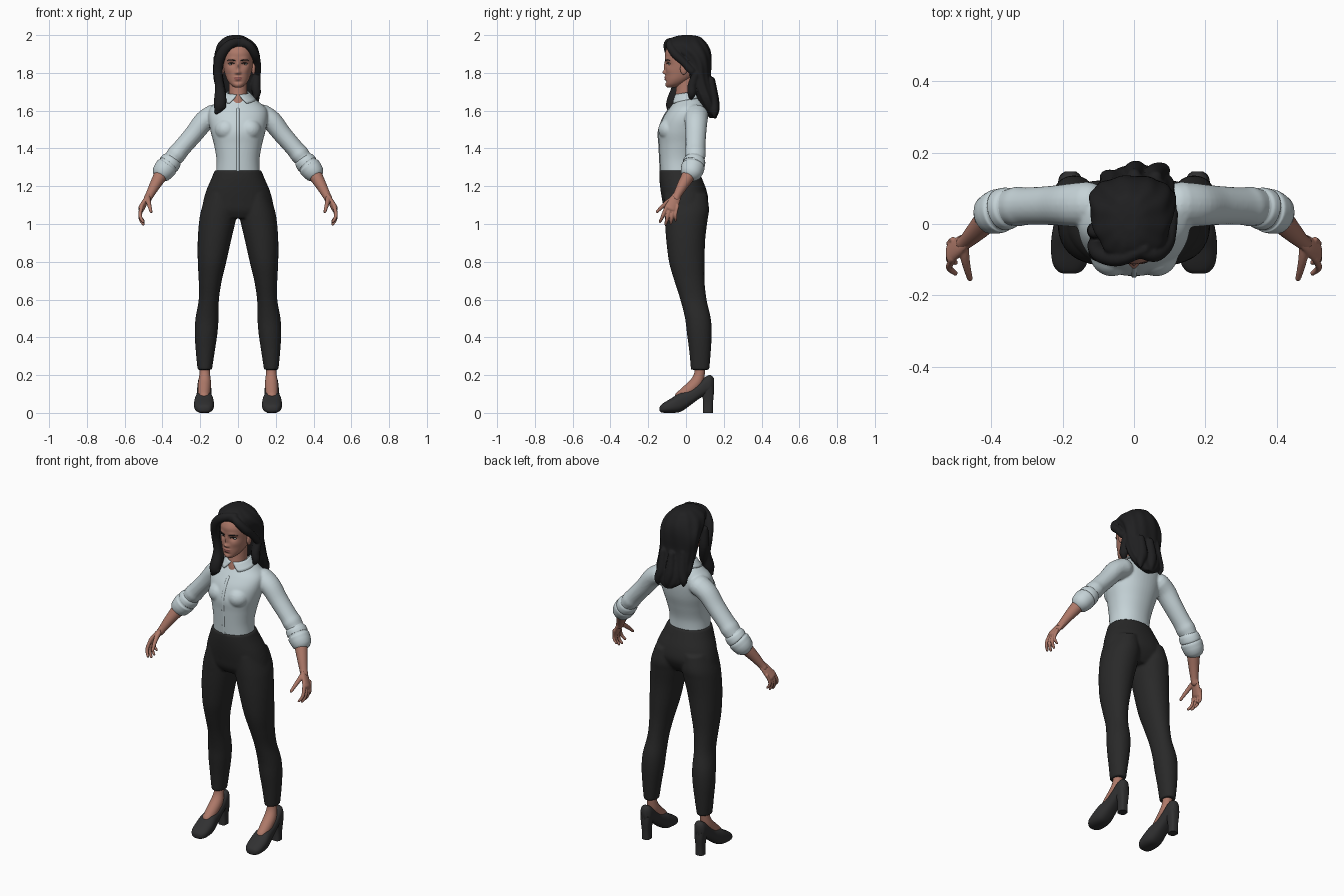
import bpy, bmesh, math
from mathutils import Vector, Matrix
from mathutils.bvhtree import BVHTree


def material(name, rgb):
    m = bpy.data.materials.new(name)
    m.diffuse_color = (*rgb, 1)
    return m


SKIN = material("skin", (0.42, 0.19, 0.14))
SHIRT = material("pale_blue_cloth", (0.56, 0.65, 0.68))
PANTS = material("charcoal_cloth", (0.022, 0.022, 0.022))
HAIR = material("black_hair", (0.014, 0.014, 0.015))
SHOE = material("dark_leather", (0.03, 0.03, 0.031))
LIPS = material("lip_red", (0.30, 0.10, 0.09))
WHITE = material("eye_white", (0.6, 0.57, 0.55))
IRIS = material("dark_iris", (0.03, 0.018, 0.012))


def spline(rows, k=6):
    """Catmull-Rom through rows of numbers."""
    p = [rows[0]] + list(rows) + [rows[-1]]
    out = []
    for i in range(1, len(p) - 2):
        for j in range(k):
            t = j / k
            out.append([0.5 * (2 * b + (c - a) * t + (2 * a - 5 * b + 4 * c - d) * t * t
                               + (3 * b - a - 3 * c + d) * t ** 3)
                        for a, b, c, d in zip(p[i - 1], p[i], p[i + 1], p[i + 2])])
    return out + [list(rows[-1])]


def skin_rings(bm, rings):
    vs = [[bm.verts.new(v) for v in r] for r in rings]
    n = len(vs[0])
    for a, b in zip(vs, vs[1:]):
        for i in range(n):
            bm.faces.new((a[i], a[(i + 1) % n], b[(i + 1) % n], b[i]))
    bm.faces.new(vs[0][::-1])
    bm.faces.new(vs[-1])


def loft(bm, rows, n=48, axis="z", e=2.0, k=6, ripple=None):
    """Rows are (position, a0, a1, b0, b1): extents of each cross-section."""
    rings = []
    for t, a0, a1, b0, b1 in spline(rows, k):
        ring = []
        for i in range(n):
            ang = 2 * math.pi * i / n
            c, s = math.cos(ang), math.sin(ang)
            f = ripple(ang, t) if ripple else 1
            a = (a0 + a1) / 2 + (a1 - a0) / 2 * f * math.copysign(abs(c) ** (2 / e), c)
            b = (b0 + b1) / 2 + (b1 - b0) / 2 * f * math.copysign(abs(s) ** (2 / e), s)
            ring.append((a, b, t) if axis == "z" else (a, t, b))
        rings.append(ring)
    skin_rings(bm, rings)


def tube(bm, pts, n=20, ref=(0, 1, 0), su=1.0, sv=1.0, k=5):
    """Round-ended tube through (x, y, z, radius) points."""
    path = [(Vector(p[:3]), p[3]) for p in spline(pts, k)]
    t0, t1 = (path[0][0] - path[1][0]).normalized(), (path[-1][0] - path[-2][0]).normalized()
    (c0, r0), (c1, r1) = path[0], path[-1]
    cap = [math.radians(d) for d in (25, 50, 75)]
    m = min(su, sv)
    path = ([(c0 + t0 * r0 * m * math.sin(a), r0 * math.cos(a)) for a in cap[::-1]] + path
            + [(c1 + t1 * r1 * m * math.sin(a), r1 * math.cos(a)) for a in cap])
    rings = []
    for i, (c, r) in enumerate(path):
        t = (path[min(i + 1, len(path) - 1)][0] - path[max(i - 1, 0)][0]).normalized()
        u = t.cross(Vector(ref)).normalized()
        v = t.cross(u)
        rings.append([c + u * (r * su * math.cos(q)) + v * (r * sv * math.sin(q))
                      for q in (2 * math.pi * j / n for j in range(n))])
    skin_rings(bm, rings)


def ball(bm, centre, radii, n=24):
    bmesh.ops.create_uvsphere(bm, u_segments=n, v_segments=n // 2, radius=1,
                              matrix=Matrix.Translation(centre) @ Matrix.Diagonal((*radii, 1)))


def mirror(bm):
    d = bmesh.ops.duplicate(bm, geom=bm.verts[:] + bm.edges[:] + bm.faces[:])["geom"]
    for v in d:
        if isinstance(v, bmesh.types.BMVert):
            v.co.x = -v.co.x


def finish(bm, name, mat, voxel=0, smooth=4, angle=50):
    bmesh.ops.recalc_face_normals(bm, faces=bm.faces[:])
    me = bpy.data.meshes.new(name)
    bm.to_mesh(me)
    bm.free()
    me.materials.append(mat)
    me.polygons.foreach_set("use_smooth", [True] * len(me.polygons))
    me.set_sharp_from_angle(angle=math.radians(angle))
    ob = bpy.data.objects.new(name, me)
    bpy.context.collection.objects.link(ob)
    if voxel:  # blend overlapping volumes into one surface
        r = ob.modifiers.new("blend", "REMESH")
        r.mode, r.voxel_size, r.use_smooth_shade = "VOXEL", voxel, True
        s = ob.modifiers.new("soften", "SMOOTH")
        s.factor, s.iterations = 0.5, smooth
    return ob


# Trousers: two legs blended into the hips
bm = bmesh.new()
loft(bm, [(1.16, .015, .165, -.115, .11), (1.08, .006, .193, -.115, .122), (1.02, .012, .205, -.112, .114),
          (.92, .035, .213, -.105, .102), (.80, .062, .213, -.09, .098), (.70, .086, .208, -.062, .098),
          (.60, .101, .208, -.03, .109), (.50, .103, .225, -.005, .131), (.42, .109, .229, .005, .136),
          (.32, .124, .223, .018, .131), (.228, .138, .214, .026, .123)], e=2.1)
mirror(bm)
loft(bm, [(1.285, -.123, .123, -.141, .066), (1.24, -.141, .141, -.141, .085), (1.18, -.167, .167, -.135, .108),
          (1.12, -.184, .184, -.125, .118), (1.07, -.187, .187, -.114, .10), (1.03, -.15, .15, -.09, .07)], e=2.2)
finish(bm, "trousers", PANTS, 0.007)

# Shirt body and sleeves
torso = [(1.26, -.117, .117, -.134, .06), (1.34, -.114, .114, -.138, .062), (1.42, -.127, .127, -.142, .082),
         (1.49, -.145, .145, -.145, .102), (1.56, -.157, .157, -.122, .112), (1.61, -.15, .15, -.09, .112),
         (1.645, -.112, .112, -.064, .10), (1.672, -.072, .072, -.05, .08), (1.69, -.052, .052, -.04, .065)]
bm = bmesh.new()
tube(bm, [(.13, .055, 1.575, .058), (.18, .053, 1.543, .055), (.235, .052, 1.475, .050), (.30, .05, 1.40, .048),
          (.325, .049, 1.37, .051), (.345, .047, 1.345, .047), (.375, .038, 1.305, .045)], sv=1.1)
ball(bm, (.062, -.085, 1.50), (.062, .062, .06))
mirror(bm)
loft(bm, torso, e=2.15)
finish(bm, "shirt", SHIRT, 0.006)

bm = bmesh.new()
tube(bm, [(0, r[3] - .001, r[0], .0035) for r in torso[:6]], n=8, su=2.2)
finish(bm, "shirt_placket", SHIRT)

# Rolled cuffs
bm = bmesh.new()
tube(bm, [(.345, .047, 1.345, .048), (.352, .045, 1.335, .055), (.366, .041, 1.317, .057),
          (.371, .039, 1.311, .053), (.378, .037, 1.302, .059), (.394, .031, 1.282, .057)], n=32, sv=1.05)
mirror(bm)
finish(bm, "rolled_cuffs", SHIRT, angle=70)

# Folded collar with two points and an open front
bm = bmesh.new()
N, rows = 40, []
for j in range(5):
    f = j / 4
    gap = 0.10 + 0.42 * f
    row = []
    for i in range(N + 1):
        a = gap + (2 * math.pi - 2 * gap) * i / N
        front = (1 + math.cos(a)) / 2
        z = (1.708 - .022 * front) * (1 - f) + (1.672 - .036 * front ** 1.5) * f
        row.append(bm.verts.new(((.060 + .036 * f) * math.sin(a), .008 - (.066 + .024 * f) * math.cos(a), z)))
    rows.append(row)
for a, b in zip(rows, rows[1:]):
    for i in range(N):
        bm.faces.new((a[i], a[i + 1], b[i + 1], b[i]))
collar = finish(bm, "collar", SHIRT)
collar.modifiers.new("thickness", "SOLIDIFY").thickness = 0.006

# Neck
bm = bmesh.new()
loft(bm, [(1.61, -.05, .05, -.07, .05), (1.65, -.05, .05, -.066, .055), (1.69, -.049, .049, -.056, .058),
          (1.74, -.048, .048, -.05, .06), (1.80, -.05, .05, -.045, .07)])
finish(bm, "neck", SKIN)

# Head: lofted skull, then sculpted face features
bm = bmesh.new()
loft(bm, [(1.722, -.014, .014, -.095, -.065), (1.728, -.026, .026, -.103, -.04), (1.742, -.043, .043, -.107, -.01),
          (1.765, -.058, .058, -.108, .03), (1.795, -.069, .069, -.108, .07), (1.83, -.077, .077, -.107, .09),
          (1.87, -.081, .081, -.11, .10), (1.91, -.079, .079, -.11, .10), (1.95, -.064, .064, -.085, .08),
          (1.975, -.03, .03, -.04, .04)], n=144, k=10, e=2.15)
bumps = [(0, 1.832, .009, .026, .010), (0, 1.803, .012, .010, .015), (.011, 1.799, .007, .006, .004),
         (.035, 1.847, .019, .012, -.009), (.035, 1.874, .026, .010, .004), (.046, 1.815, .02, .018, .004),
         (0, 1.777, .019, .005, .006), (0, 1.766, .016, .005, .006), (0, 1.752, .018, .006, -.004),
         (0, 1.735, .016, .010, .003)]
for v in bm.verts:
    if v.co.y < -.03:
        x, z = abs(v.co.x), v.co.z
        v.co.y -= sum(a * math.exp(-((x - bx) / sx) ** 2 - ((z - bz) / sz) ** 2) for bx, bz, sx, sz, a in bumps)
face = BVHTree.FromBMesh(bm)
for f in bm.faces:  # mouth colour
    c = f.calc_center_median()
    if c.y < -.08 and (c.x / .023) ** 2 + ((c.z - 1.771) / .0095) ** 2 < 1:
        f.material_index = 1
finish(bm, "head", SKIN).data.materials.append(LIPS)


def on_face(x, z):
    return face.ray_cast(Vector((x, -1, z)), Vector((0, 1, 0)))[0].y


# Eyes, lashes, brows and ears
ey = on_face(.035, 1.846)
for name, mat, dy, rad in (("eyes", WHITE, .007, (.014, .009, .0065)), ("irises", IRIS, .0058, (.0065, .0092, .0062))):
    bm = bmesh.new()
    ball(bm, (.035, ey + dy, 1.846), rad)
    mirror(bm)
    finish(bm, name, mat)
for name, z, arch, r, xs in (("eyelashes", 1.849, .004, .0022, (.019, .028, .036, .044, .052)),
                             ("eyebrows", 1.864, .005, .003, (.016, .026, .037, .048, .058))):
    bm = bmesh.new()
    tube(bm, [(x, on_face(x, z + arch * h) - .001, z + arch * h, r * w)
              for x, h, w in zip(xs, (0, .7, 1, .8, 0), (.8, 1, 1, .8, .5))], n=8)
    mirror(bm)
    finish(bm, name, HAIR)
bm = bmesh.new()
ball(bm, (.082, -.012, 1.822), (.011, .019, .032))
mirror(bm)
finish(bm, "ears", SKIN)

# Hair: rippled mass behind the head, plus swept locks
bm = bmesh.new()
loft(bm, [(2.0, -.03, .01, -.02, .03), (1.99, -.066, .04, -.065, .075), (1.96, -.102, .085, -.102, .105),
          (1.925, -.118, .106, -.085, .125), (1.885, -.125, .114, -.035, .134), (1.84, -.124, .115, .0, .135),
          (1.78, -.115, .112, .015, .133), (1.72, -.106, .114, .03, .142), (1.66, -.10, .114, .055, .156),
          (1.60, -.065, .09, .09, .166), (1.56, -.01, .045, .125, .163)], n=96, e=2.2,
     ripple=lambda a, z: 1 + .022 * math.sin(11 * a + 14 * z) + .012 * math.sin(5 * a - 20 * z))
tube(bm, [(.03, -.07, 1.968, .02), (-.04, -.098, 1.952, .024), (-.09, -.085, 1.895, .028), (-.106, -.06, 1.81, .025),
          (-.098, -.055, 1.73, .024), (-.094, -.072, 1.66, .033), (-.10, -.08, 1.62, .030), (-.115, -.08, 1.59, .012)],
     sv=.85)
tube(bm, [(-.11, -.02, 1.88, .02), (-.105, -.02, 1.78, .026), (-.085, -.045, 1.69, .022), (-.075, -.085, 1.62, .012)])
tube(bm, [(.02, -.075, 1.966, .02), (.058, -.085, 1.945, .022), (.088, -.058, 1.90, .023), (.1, -.018, 1.862, .02),
          (.104, .03, 1.81, .02)])
tube(bm, [(.1, .05, 1.79, .02), (.095, .032, 1.73, .024), (.098, .03, 1.69, .022), (.085, .025, 1.66, .008)])
for x, y, z, tip in ((-.06, .11, 1.68, -.075), (.06, .13, 1.66, .08), (.0, .135, 1.66, .01)):
    tube(bm, [(x, y, z + .1, .02), (x, y + .01, z, .03), (tip, y + .02, z - .06, .022), (tip, y + .02, z - .095, .007)])
finish(bm, "hair", HAIR, 0.005, 3)

# Forearms
bm = bmesh.new()
tube(bm, [(.37, .042, 1.32, .040), (.405, .018, 1.265, .037), (.44, -.018, 1.205, .029), (.467, -.045, 1.155, .022),
          (.478, -.053, 1.135, .021)])
mirror(bm)
finish(bm, "forearms", SKIN)

# Hands: flat palm, four curled fingers and a thumb
bm = bmesh.new()
tube(bm, [(.464, -.043, 1.162, .020), (.488, -.06, 1.125, .028), (.512, -.08, 1.082, .033)],
     ref=(1, 0, 0), su=1.05, sv=.5)
for y, z, ty, tz, r in ((-.108, 1.082, -.138, 1.005, .0098), (-.09, 1.075, -.108, .992, .0102),
                        (-.071, 1.073, -.08, .996, .0098), (-.054, 1.078, -.055, 1.012, .0085)):
    tube(bm, [(.508, y + .01, z + .02, r), (.518, (y * 2 + ty) / 3, (z * 2 + tz) / 3, r),
              (.514, (y + 2 * ty) / 3, (z + 2 * tz) / 3, r * .92), (.501, ty, tz + .007, r * .75)], n=12, ref=(1, 0, 0))
tube(bm, [(.478, -.06, 1.14, .015), (.474, -.095, 1.118, .013), (.467, -.128, 1.09, .0105), (.46, -.153, 1.065, .008)],
     n=12, ref=(1, 0, 0))
mirror(bm)
finish(bm, "hands", SKIN, 0.0035, 2)

# Feet and ankles
bm = bmesh.new()
tube(bm, [(.176, .074, .27, .029), (.176, .072, .21, .028), (.177, .055, .16, .034), (.179, .015, .12, .034),
          (.18, -.03, .085, .03)], ref=(1, 0, 0))
mirror(bm)
finish(bm, "feet", SKIN)

# Court shoes with block heels
bm = bmesh.new()
loft(bm, [(-.139, .164, .198, .010, .030), (-.132, .147, .214, .003, .042), (-.11, .132, .228, 0, .058),
          (-.07, .127, .233, 0, .082), (-.035, .129, .231, .004, .106), (-.005, .134, .226, .02, .116),
          (.03, .139, .22, .046, .128), (.07, .141, .217, .075, .158), (.105, .143, .214, .095, .192),
          (.13, .147, .21, .105, .20), (.147, .162, .195, .12, .185)], axis="y", e=2.5)
mirror(bm)
finish(bm, "shoes", SHOE)
bm = bmesh.new()
loft(bm, [(0, .154, .203, .090, .142), (.05, .155, .202, .091, .143), (.10, .150, .207, .085, .147),
          (.14, .146, .212, .075, .147)], n=32, e=3)
mirror(bm)
finish(bm, "shoe_heels", SHOE)
